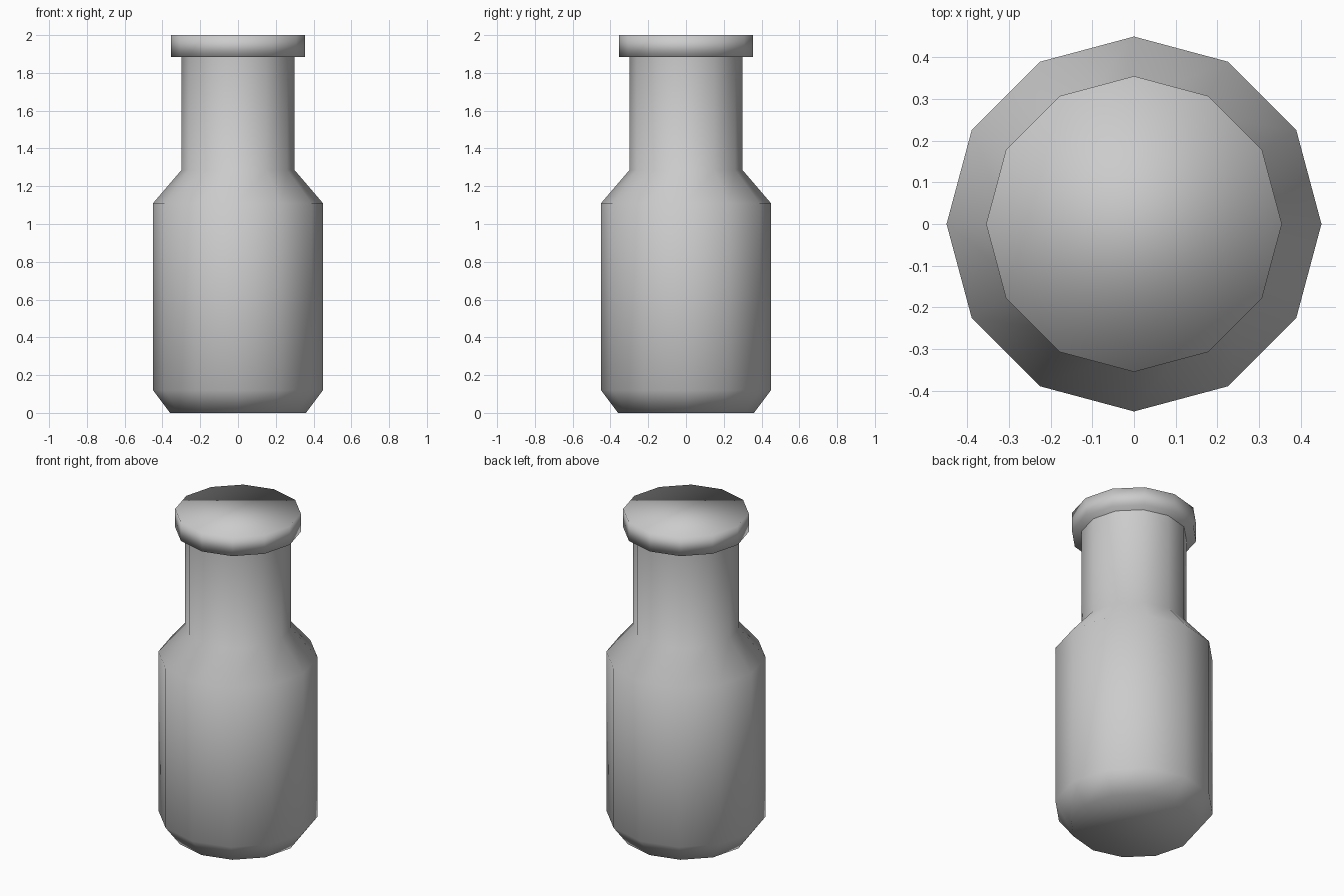
import bpy
import math

SIDES = 12

cube = bpy.data.objects.get("Cube")
if cube:
    bpy.data.objects.remove(cube, do_unlink=True)

grey = bpy.data.materials.new("light grey")
grey.use_nodes = True
colour = (0.6, 0.6, 0.6, 1)
grey.diffuse_color = colour
grey.node_tree.nodes["Principled BSDF"].inputs["Base Color"].default_value = colour


def turned(name, profile, cap_top=True):
    """Turn a (radius, height) profile into a smooth twelve-sided solid."""
    verts = [(r * math.cos(math.tau * i / SIDES), r * math.sin(math.tau * i / SIDES), z)
             for r, z in profile for i in range(SIDES)]
    faces = [tuple(range(SIDES))[::-1]]
    for ring in range(len(profile) - 1):
        a, b = ring * SIDES, (ring + 1) * SIDES
        for i in range(SIDES):
            j = (i + 1) % SIDES
            faces.append((a + i, a + j, b + j, b + i))
    if cap_top:
        last = (len(profile) - 1) * SIDES
        faces.append(tuple(range(last, last + SIDES)))
    mesh = bpy.data.meshes.new(name)
    mesh.from_pydata(verts, [], faces)
    mesh.materials.append(grey)
    mesh.shade_smooth()
    obj = bpy.data.objects.new(name, mesh)
    bpy.context.collection.objects.link(obj)
    return obj


# Bottle with chamfered base, sloped shoulder and straight neck
turned("bottle_body", [(0.36, 0), (0.45, 0.12), (0.45, 1.11), (0.3, 1.285), (0.3, 1.89)],
       cap_top=False)

# Flat cap overhanging the neck
turned("bottle_cap", [(0.355, 1.885), (0.355, 2)])
